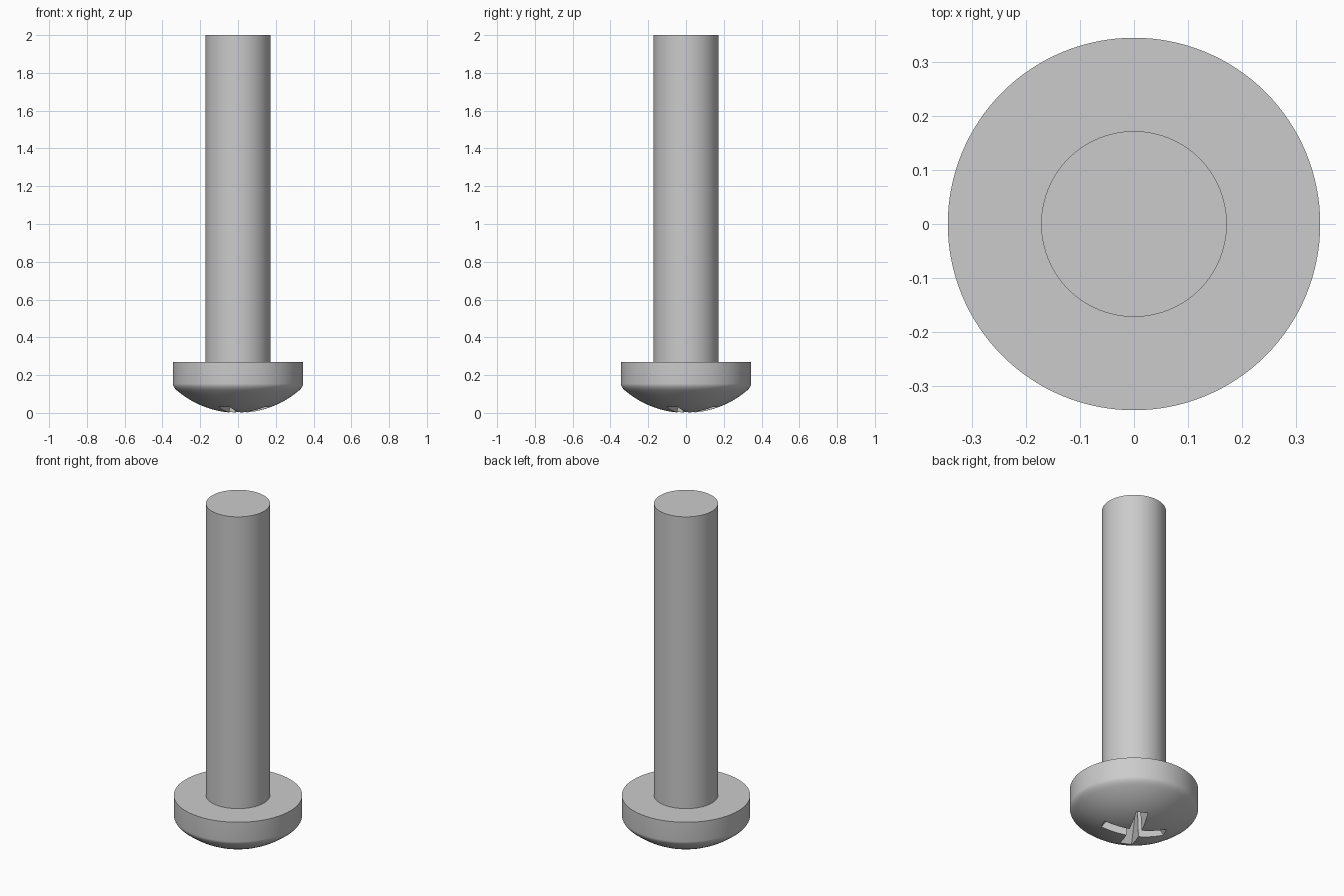
import bpy
import bmesh
from math import cos, sin, pi, radians, sqrt
from mathutils import Matrix

cube = bpy.data.objects.get("Cube")
if cube:
    bpy.data.objects.remove(cube, do_unlink=True)

HEAD_R, HEAD_TOP = 0.345, 0.27
SHAFT_R, TOP = 0.172, 2.0
DOME_R = 0.5
SEGMENTS = 128

steel = bpy.data.materials.new("steel_grey")
steel.use_nodes = True
steel.diffuse_color = (0.6, 0.6, 0.6, 1)
steel.node_tree.nodes["Principled BSDF"].inputs["Base Color"].default_value = (0.6, 0.6, 0.6, 1)


def make_object(name, bm):
    bmesh.ops.recalc_face_normals(bm, faces=bm.faces)
    mesh = bpy.data.meshes.new(name)
    bm.to_mesh(mesh)
    bm.free()
    mesh.materials.append(steel)
    obj = bpy.data.objects.new(name, mesh)
    bpy.context.collection.objects.link(obj)
    return obj


def lathe(name, profile):
    """Stack rings from (radius, height) pairs and cap both ends."""
    bm = bmesh.new()
    rings = []
    for r, z in profile:
        rings.append([bm.verts.new((r * cos(2 * pi * i / SEGMENTS), r * sin(2 * pi * i / SEGMENTS), z))
                      for i in range(SEGMENTS)])
    for low, high in zip(rings, rings[1:]):
        for i in range(SEGMENTS):
            j = (i + 1) % SEGMENTS
            bm.faces.new((low[i], low[j], high[j], high[i]))
    bm.faces.new(rings[0])
    bm.faces.new(rings[-1])
    return make_object(name, bm)


def slot_cutter(angle):
    """Bar that narrows towards the bottom of the recess."""
    bm = bmesh.new()
    bmesh.ops.create_cube(bm, size=2)
    for v in bm.verts:
        inner = v.co.z > 0
        v.co.x *= 0.07 if inner else 0.234
        v.co.y *= 0.026 if inner else 0.036
        v.co.z = 0.17 if inner else -0.05
    bm.transform(Matrix.Rotation(angle, 4, "Z"))
    cutter = make_object("slot_cutter", bm)
    cutter.hide_render = True
    return cutter


def shade(obj):
    bpy.ops.object.select_all(action="DESELECT")
    obj.select_set(True)
    bpy.context.view_layer.objects.active = obj
    bpy.ops.object.shade_smooth_by_angle(angle=radians(30))


# Head: shallow dome, rounded shoulder, straight rim
dome = []
for i in range(1, 17):
    r = 0.32 * i / 16
    dome.append((r, DOME_R - sqrt(DOME_R ** 2 - r ** 2)))
r0, z0 = dome[-1]
r1, z1 = HEAD_R, 0.155
rc, zc = HEAD_R, z0 + 0.021
shoulder = []
for i in range(1, 7):
    t = i / 6
    shoulder.append(((1 - t) ** 2 * r0 + 2 * t * (1 - t) * rc + t * t * r1,
                     (1 - t) ** 2 * z0 + 2 * t * (1 - t) * zc + t * t * z1))
head = lathe("head", dome + shoulder + [(HEAD_R, HEAD_TOP)])

# Cross recess
for turn in (radians(-25), radians(65)):
    cutter = slot_cutter(turn)
    mod = head.modifiers.new("recess", "BOOLEAN")
    mod.operation = "DIFFERENCE"
    mod.solver = "EXACT"
    mod.object = cutter
    bpy.context.view_layer.objects.active = head
    bpy.ops.object.modifier_apply(modifier=mod.name)
    bpy.data.objects.remove(cutter, do_unlink=True)
shade(head)

# Plain shaft, sunk slightly into the head
shaft = lathe("shaft", [(SHAFT_R, HEAD_TOP - 0.02), (SHAFT_R, TOP)])
shade(shaft)
